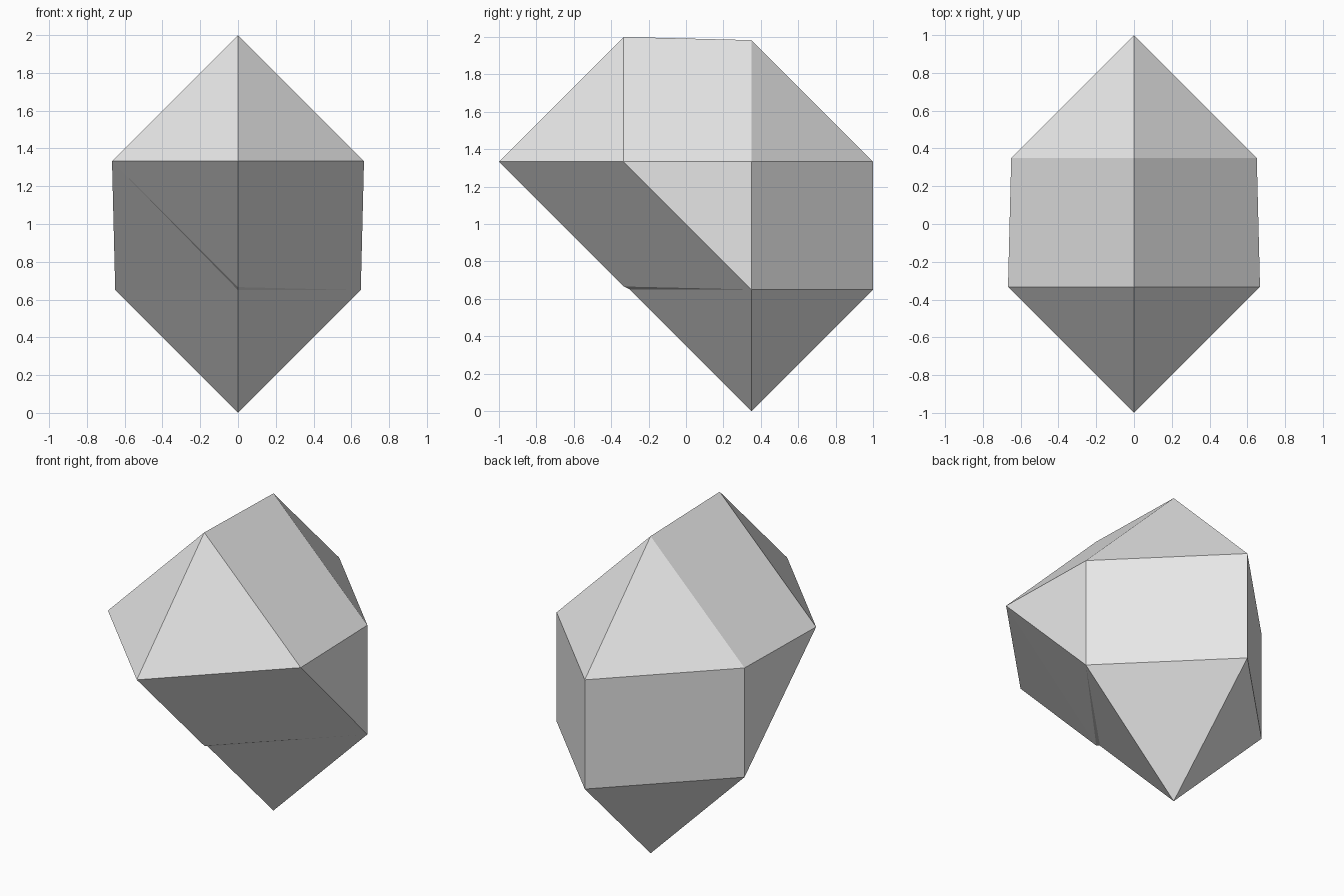
import bpy
import bmesh
from mathutils import Vector

cube = bpy.data.objects.get("Cube")
if cube:
    bpy.data.objects.remove(cube, do_unlink=True)

# One plain grey
grey = bpy.data.materials.new("light grey")
grey.use_nodes = True
colour = (0.8, 0.8, 0.8, 1)
grey.diffuse_color = colour
grey.node_tree.nodes["Principled BSDF"].inputs["Base Color"].default_value = colour

# The gem joins three octahedra: front, rear and lower
BIG, SMALL = 0.667, 0.65
front_c = Vector((0, -0.333, 1.333))
rear_c = Vector((0, 0.35, 1.333))
lower_c = Vector((0, 0.35, 0.65))
X, Y, Z = Vector((1, 0, 0)), Vector((0, 1, 0)), Vector((0, 0, 1))

bm = bmesh.new()
nose = bm.verts.new(front_c - Y * BIG)
front_top = bm.verts.new(front_c + Z * BIG)
chin = bm.verts.new(front_c - Z * BIG)
rear_top = bm.verts.new(rear_c + Z * SMALL)
rear_tip = bm.verts.new(rear_c + Y * SMALL)
lower_tip = bm.verts.new(lower_c + Y * SMALL)
notch = bm.verts.new(lower_c - Y * SMALL)
foot = bm.verts.new(lower_c - Z * SMALL)

for side in (1, -1):
    front_side = bm.verts.new(front_c + X * BIG * side)
    rear_side = bm.verts.new(rear_c + X * SMALL * side)
    lower_side = bm.verts.new(lower_c + X * SMALL * side)
    facets = [
        (nose, front_side, front_top),                   # upper front
        (front_top, front_side, rear_side, rear_top),    # roof
        (rear_top, rear_side, rear_tip),                 # upper rear
        (rear_side, lower_side, lower_tip, rear_tip),    # rear wall
        (lower_side, foot, lower_tip),                   # lower rear
        (front_side, lower_side, rear_side),             # side wall
        (nose, chin, front_side),                        # under nose
        (notch, foot, lower_side),                       # lower front
    ]
    # Thin folded facets beside the chin, different on each side
    if side > 0:
        facets += [(front_side, chin, lower_side), (chin, notch, lower_side)]
    else:
        facets += [(front_side, chin, notch), (front_side, notch, lower_side)]
    for facet in facets:
        bm.faces.new(facet if side > 0 else facet[::-1])

bmesh.ops.recalc_face_normals(bm, faces=bm.faces)
mesh = bpy.data.meshes.new("faceted_gem")
bm.to_mesh(mesh)
bm.free()
mesh.materials.append(grey)
gem = bpy.data.objects.new("faceted_gem", mesh)
bpy.context.collection.objects.link(gem)
